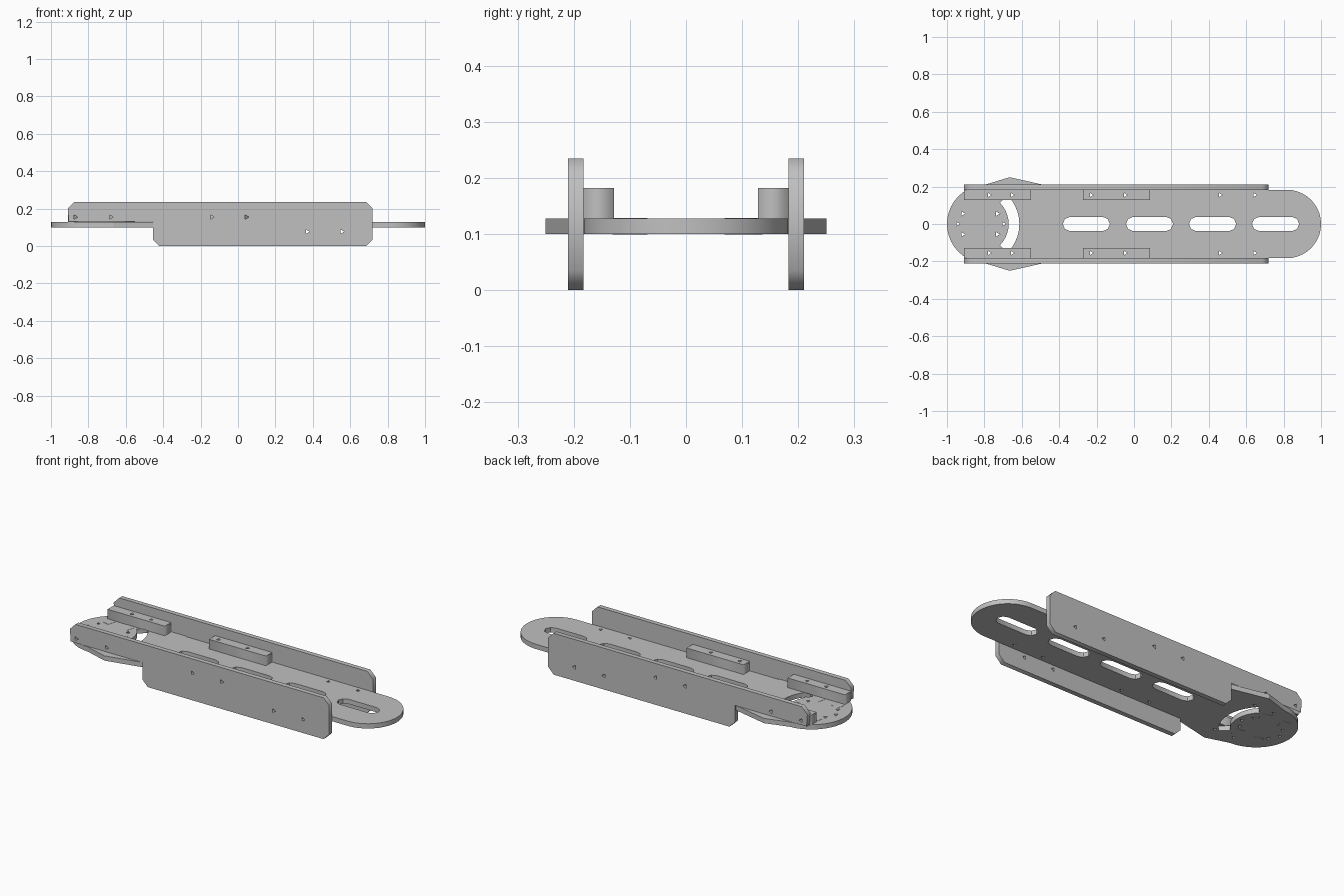
import bpy
import bmesh
from math import cos, sin, pi, radians
from mathutils import Matrix

cube = bpy.data.objects.get("Cube")
if cube:
    bpy.data.objects.remove(cube)

GREY = (0.53, 0.53, 0.53, 1)
metal = bpy.data.materials.new("plain_grey")
metal.use_nodes = True
metal.diffuse_color = GREY
metal.node_tree.nodes["Principled BSDF"].inputs["Base Color"].default_value = GREY


def arc(cx, cy, r, start, end, n):
    """Points along an arc, angles in degrees."""
    steps = [radians(start + (end - start) * i / n) for i in range(n + 1)]
    return [(cx + r * cos(a), cy + r * sin(a)) for a in steps]


def pin_hole(x, y, r=0.013):
    return [(x + r * cos(a), y + r * sin(a)) for a in (0, 2 * pi / 3, 4 * pi / 3)]


def box(x0, x1, y0, y1):
    return [(x0, y0), (x1, y0), (x1, y1), (x0, y1)]


def sheet(name, loops, thickness, matrix):
    """Extrude a flat outline with holes; the sheet is centred on its plane."""
    curve = bpy.data.curves.new(name + "_profile", "CURVE")
    curve.dimensions = "2D"
    curve.fill_mode = "BOTH"
    curve.extrude = thickness / 2
    for points in loops:
        spline = curve.splines.new("POLY")
        spline.points.add(len(points) - 1)
        for p, (x, y) in zip(spline.points, points):
            p.co = (x, y, 0, 1)
        spline.use_cyclic_u = True
    temp = bpy.data.objects.new(name + "_temp", curve)
    bpy.context.collection.objects.link(temp)
    graph = bpy.context.evaluated_depsgraph_get()
    mesh = bpy.data.meshes.new_from_object(temp.evaluated_get(graph))
    bpy.data.objects.remove(temp)
    bpy.data.curves.remove(curve)

    # Weld caps to walls and place the part
    bm = bmesh.new()
    bm.from_mesh(mesh)
    bmesh.ops.remove_doubles(bm, verts=bm.verts, dist=0.0001)
    bmesh.ops.transform(bm, matrix=matrix, verts=bm.verts)
    bmesh.ops.recalc_face_normals(bm, faces=bm.faces)
    bm.to_mesh(mesh)
    bm.free()
    mesh.name = name
    mesh.materials.clear()
    mesh.materials.append(metal)
    obj = bpy.data.objects.new(name, mesh)
    bpy.context.collection.objects.link(obj)
    return obj


def at(y, z):
    return Matrix.Translation((0, y, z))


DECK_Z, DECK_T = 0.114, 0.027
DECK_TOP = DECK_Z + DECK_T / 2
WALL_IN, WALL_T = 0.183, 0.027

# Deck: rounded nose, widened shoulders and a round hub end
flank = [(-0.455, WALL_IN), (-0.455, 0.203), (-0.665, 0.25)]
outline = (arc(0.817, 0, WALL_IN, -90, 90, 20) + flank
           + arc(-0.79, 0, 0.21, 92, 268, 20)
           + [(x, -y) for x, y in reversed(flank)])
loops = [outline]

# Four long slots along the middle
for x in (-0.255, 0.083, 0.42, 0.757):
    loops.append(arc(x + 0.088, 0, 0.038, -90, 90, 4)
                 + arc(x - 0.088, 0, 0.038, 90, 270, 4))

# Crescent opening beside the hub
loops.append(arc(-0.83, 0, 0.217, -45, 45, 10) + arc(-0.83, 0, 0.16, 45, -45, 10))

# Pin holes in the hub and under the blocks
for x, y in arc(-0.82, 0, 0.123, 0, 360, 2)[:2]:
    loops.append(pin_hole(x, y))
for side in (-1, 1):
    for x in (-0.915, -0.73):
        loops.append(pin_hole(x, side * 0.055))
    for x in (-0.775, -0.652, -0.23, -0.048, 0.46, 0.645):
        loops.append(pin_hole(x, side * 0.155))
deck = sheet("deck_plate", loops, DECK_T, at(0, DECK_Z))

# Four tilted square inlays around the hub
for i, (x, y) in enumerate([(-0.765, 0.1), (-0.885, 0.105), (-0.885, -0.1), (-0.76, -0.1)]):
    sheet(f"hub_inlay_{i + 1}", [arc(x, y, 0.036, 30, 300, 3)],
          DECK_T + 0.002, at(0, DECK_Z))

# Side walls: stepped profile with clipped corners
C, TOP = 0.035, 0.235
wall_profile = [(-0.455 + C, 0), (0.72 - C, 0), (0.72, C), (0.72, TOP - C),
                (0.72 - C, TOP), (-0.91 + C, TOP), (-0.91, TOP - C),
                (-0.905, DECK_TOP + 0.003), (-0.455, DECK_TOP + 0.003), (-0.455, C)]
wall_holes = [pin_hole(x, 0.155) for x in (-0.87, -0.68, -0.14, 0.045)]
wall_holes += [pin_hole(x, 0.077) for x in (0.37, 0.555)]
upright = Matrix.Rotation(pi / 2, 4, "X")

# Mounting blocks stand on the deck against each wall
BLOCK_H, BLOCK_W = 0.055, 0.055
blocks = {"rear": (-0.91, -0.55, (-0.775, -0.652)),
          "middle": (-0.272, 0.086, (-0.23, -0.048))}

for label, side in (("front", -1), ("back", 1)):
    sheet(label + "_wall", [wall_profile] + wall_holes, WALL_T,
          at(side * (WALL_IN + WALL_T / 2), 0) @ upright)
    for part, (x0, x1, pins) in blocks.items():
        inner, outer = sorted((side * WALL_IN, side * (WALL_IN - BLOCK_W)))
        loops = [box(x0, x1, inner, outer)] + [pin_hole(x, side * 0.155) for x in pins]
        sheet(f"{label}_{part}_block", loops, BLOCK_H, at(0, DECK_TOP + BLOCK_H / 2))

# Smooth the rounded deck rims while keeping edges crisp
bpy.ops.object.select_all(action="DESELECT")
deck.select_set(True)
bpy.context.view_layer.objects.active = deck
bpy.ops.object.shade_smooth_by_angle(angle=radians(25))
